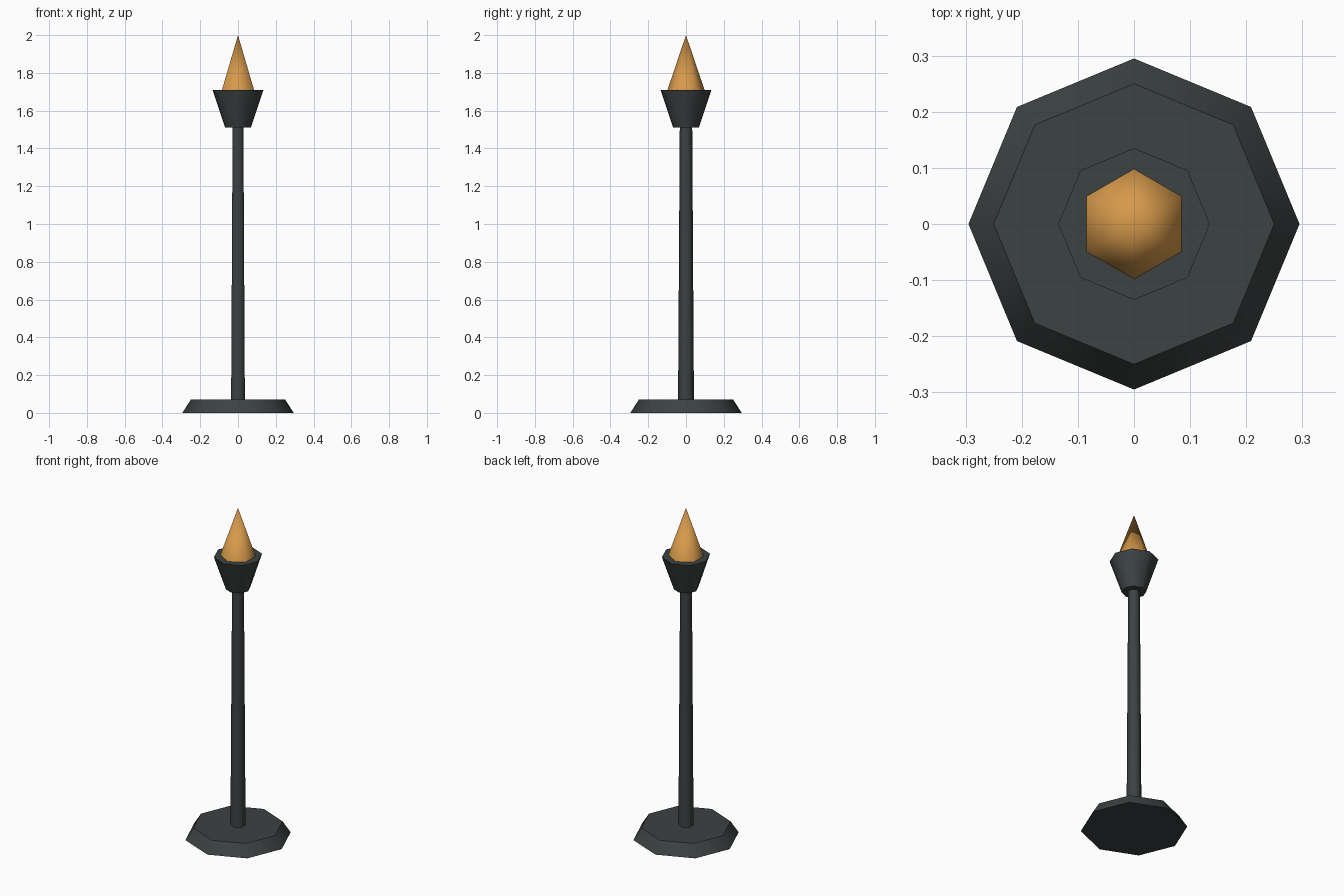
import bpy
import math

if "Cube" in bpy.data.objects:
    bpy.data.objects.remove(bpy.data.objects["Cube"])


def material(name, rgb):
    m = bpy.data.materials.new(name)
    m.diffuse_color = (*rgb, 1.0)
    m.use_nodes = True
    m.node_tree.nodes["Principled BSDF"].inputs["Base Color"].default_value = m.diffuse_color
    return m


iron = material("dark iron", (0.045, 0.054, 0.054))
amber = material("amber flame", (0.67, 0.32, 0.07))


def tapered(name, sides, r_bottom, r_top, z0, z1, mat, smooth_angle):
    """Tapered prism with one corner pointing along +y."""
    bpy.ops.mesh.primitive_cone_add(vertices=sides, radius1=r_bottom, radius2=r_top,
                                    depth=z1 - z0, location=(0, 0, (z0 + z1) / 2))
    ob = bpy.context.object
    ob.name = name
    ob.data.materials.append(mat)
    bpy.ops.object.shade_smooth_by_angle(angle=math.radians(smooth_angle))
    return ob


# Octagonal foot, slim hexagonal pole, flared cup and pointed flame
tapered("base", 8, 0.295, 0.25, 0.0, 0.07, iron, 50)
tapered("pole", 6, 0.042, 0.033, 0.07, 1.51, iron, 62)
tapered("cup", 8, 0.068, 0.135, 1.51, 1.71, iron, 50)
tapered("flame", 6, 0.098, 0.0, 1.71, 2.0, amber, 62)
